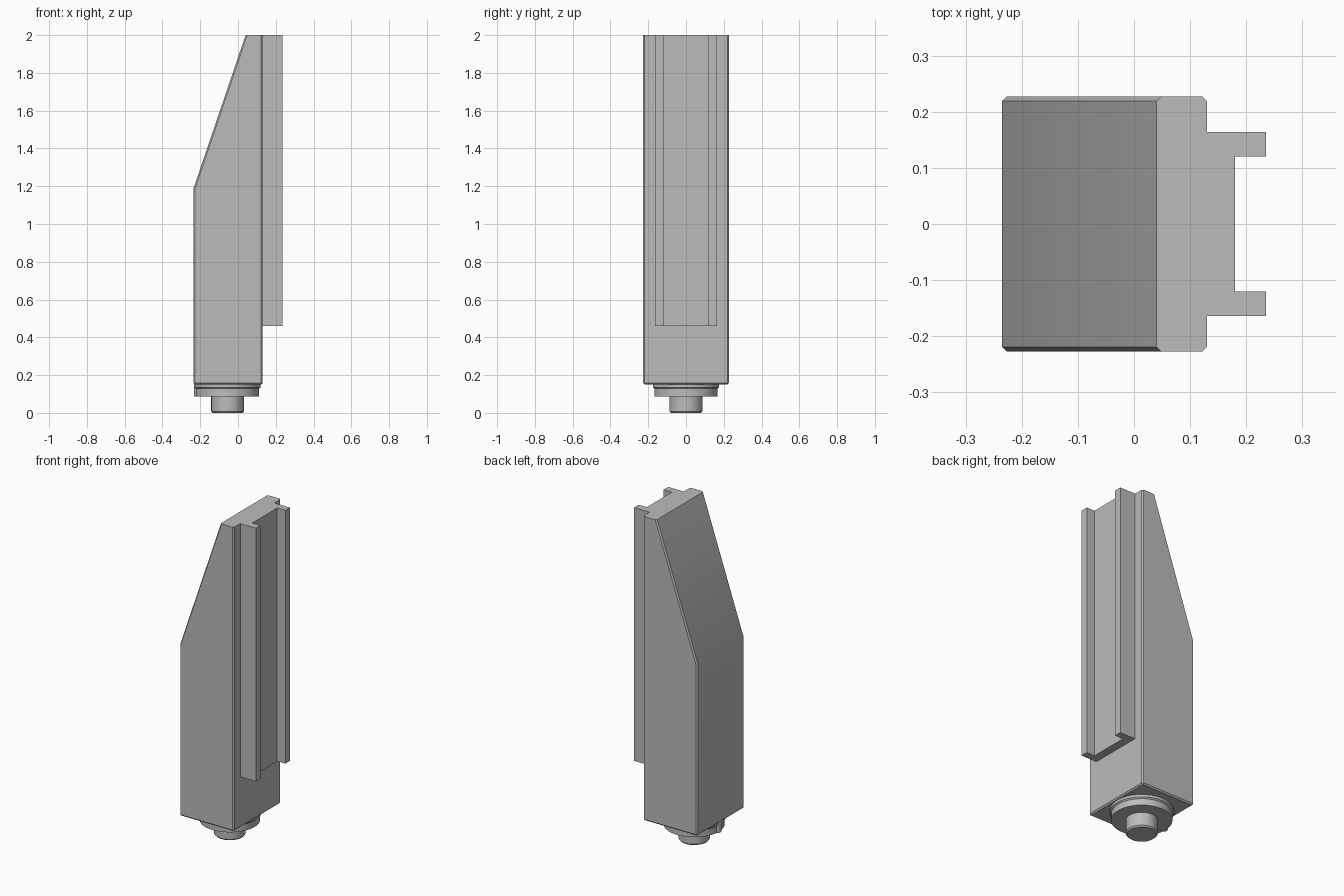
import bpy, bmesh, math
from mathutils import Vector

cube = bpy.data.objects.get("Cube")
if cube:
    bpy.data.objects.remove(cube, do_unlink=True)

grey = bpy.data.materials.new("plain grey")
grey.use_nodes = True
GREY = (0.5, 0.5, 0.5, 1)
grey.diffuse_color = GREY
grey.node_tree.nodes["Principled BSDF"].inputs["Base Color"].default_value = GREY

AXIS_X = -0.055      # centre line of the round mount
TOP = 2.0


def finish(name, bm):
    bmesh.ops.recalc_face_normals(bm, faces=bm.faces)
    mesh = bpy.data.meshes.new(name)
    bm.to_mesh(mesh)
    bm.free()
    mesh.materials.append(grey)
    obj = bpy.data.objects.new(name, mesh)
    bpy.context.collection.objects.link(obj)
    bpy.ops.object.select_all(action='DESELECT')
    obj.select_set(True)
    bpy.context.view_layer.objects.active = obj
    bpy.ops.object.shade_smooth_by_angle(angle=math.radians(30))
    return obj


def prism(points, offset):
    """Extrude a closed outline along the offset vector."""
    bm = bmesh.new()
    face = bm.faces.new([bm.verts.new(p) for p in points])
    out = bmesh.ops.extrude_face_region(bm, geom=[face])
    verts = [v for v in out["geom"] if isinstance(v, bmesh.types.BMVert)]
    bmesh.ops.translate(bm, verts=verts, vec=Vector(offset))
    bmesh.ops.recalc_face_normals(bm, faces=bm.faces)
    return bm


def lathe(name, profile, steps=48):
    """Spin a (radius, height) profile around the mount axis."""
    bm = bmesh.new()
    verts = [bm.verts.new((AXIS_X + r, 0, z)) for r, z in profile]
    edges = [bm.edges.new(pair) for pair in zip(verts, verts[1:])]
    bmesh.ops.spin(bm, geom=verts + edges, cent=(AXIS_X, 0, 0),
                   axis=(0, 0, 1), angle=math.tau, steps=steps)
    bmesh.ops.remove_doubles(bm, verts=bm.verts, dist=0.0001)
    return finish(name, bm)


# Body: sloped slab with chamfered corners, left crisp at the top
HALF = 0.227
side = [(-0.235, 0.15), (0.13, 0.15), (0.13, TOP), (0.04, TOP), (-0.235, 1.19)]
bm = prism([(x, -HALF, z) for x, z in side], (0, 2 * HALF, 0))
edges = [e for e in bm.edges
         if not all(v.co.z > TOP - 0.01 for v in e.verts)
         and e.calc_face_angle() > math.radians(30)]
bmesh.ops.bevel(bm, geom=edges, offset=0.008, offset_type='OFFSET',
                segments=1, profile=0.5, affect='EDGES')
finish("body", bm)

# Channel rail: mirrored outline of web and two lips
half = [(0.12, 0.164), (0.235, 0.164), (0.235, 0.12), (0.18, 0.12)]
outline = half + [(x, -y) for x, y in reversed(half)]
finish("channel_rail", prism([(x, y, 0.46) for x, y in outline], (0, 0, TOP - 0.46)))

# Round mount under the body
lathe("mount_collar", [(0, 0.16), (0.175, 0.16), (0.175, 0.135),
                       (0.167, 0.128), (0.167, 0.088), (0, 0.088)])
lathe("mount_pin", [(0, 0.1), (0.087, 0.1), (0.087, 0.008), (0.08, 0), (0, 0)])

# Locating key: round-ended peg beside the collar
R = 0.025
arc = [math.pi / 2 + math.pi * i / 8 for i in range(9)]
key = [(-0.208 + R * math.cos(a), R * math.sin(a), 0.088) for a in arc]
key += [(-0.19, -R, 0.088), (-0.19, R, 0.088)]
finish("locating_key", prism(key, (0, 0, 0.07)))
